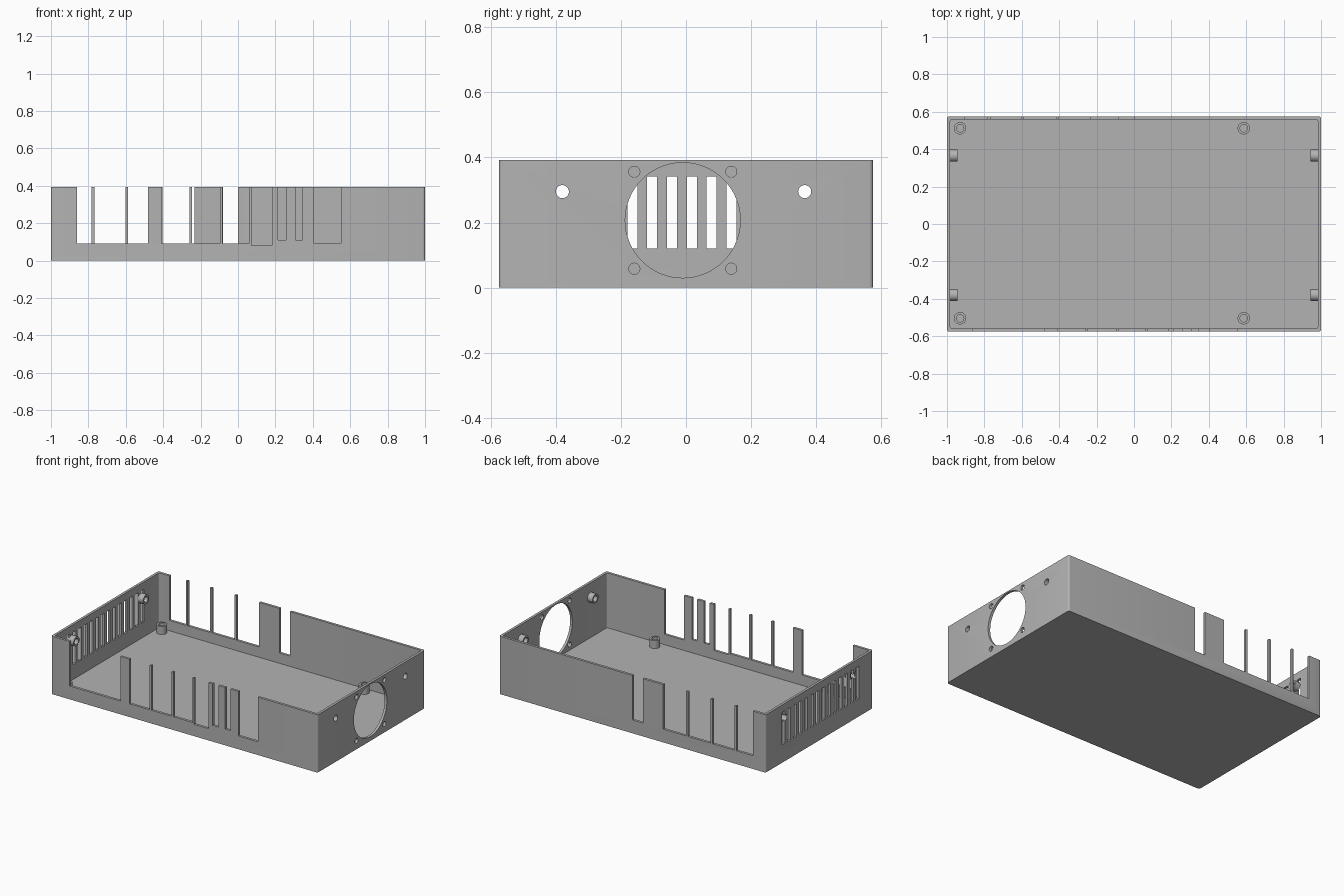
import bpy, bmesh, math
from mathutils import Matrix, Vector

cube = bpy.data.objects.get("Cube")
if cube:
    bpy.data.objects.remove(cube, do_unlink=True)

HX, HY, H = 1.0, 0.575, 0.392      # half length, half depth, height
WALL, FLOOR = 0.017, 0.02

grey = bpy.data.materials.new("plain grey")
grey.use_nodes = True
COLOUR = (0.45, 0.45, 0.45, 1)
grey.diffuse_color = COLOUR
grey.node_tree.nodes["Principled BSDF"].inputs["Base Color"].default_value = COLOUR


def add_box(bm, x0, x1, y0, y1, z0, z1):
    size = Matrix.Diagonal((x1 - x0, y1 - y0, z1 - z0, 1))
    centre = Vector((x0 + x1, y0 + y1, z0 + z1)) / 2
    return bmesh.ops.create_cube(bm, size=1, matrix=Matrix.Translation(centre) @ size)["verts"]


def add_rounded_box(bm, x, y, z0, z1, r):
    verts = add_box(bm, -x, x, -y, y, z0, z1)
    edges = {e for v in verts for e in v.link_edges}
    upright = [e for e in edges if abs(e.verts[0].co.z - e.verts[1].co.z) > 0.1]
    bmesh.ops.bevel(bm, geom=upright, offset=r, segments=4, profile=0.5, affect='EDGES')


def add_rod(bm, centre, r, length, along_x, sides=32):
    turn = Matrix.Rotation(math.pi / 2, 4, 'Y') if along_x else Matrix()
    bmesh.ops.create_cone(bm, cap_ends=True, segments=sides, radius1=r, radius2=r,
                          depth=length, matrix=Matrix.Translation(centre) @ turn)


def add_tube(bm, centre, r_out, r_in, length, along_x, sides=32):
    turn = Matrix.Rotation(math.pi / 2, 4, 'Y') if along_x else Matrix()
    rings = []
    for r, h in ((r_out, -1), (r_out, 1), (r_in, 1), (r_in, -1)):
        ring = []
        for i in range(sides):
            a = math.tau * i / sides
            p = Vector((r * math.cos(a), r * math.sin(a), h * length / 2))
            ring.append(bm.verts.new(turn @ p + Vector(centre)))
        rings.append(ring)
    for k in range(4):
        a, b = rings[k], rings[(k + 1) % 4]
        for i in range(sides):
            j = (i + 1) % sides
            bm.faces.new((a[i], a[j], b[j], b[i]))


def finish(bm, name):
    bmesh.ops.recalc_face_normals(bm, faces=bm.faces)
    mesh = bpy.data.meshes.new(name)
    bm.to_mesh(mesh)
    bm.free()
    mesh.materials.append(grey)
    ob = bpy.data.objects.new(name, mesh)
    bpy.context.collection.objects.link(ob)
    return ob


def cut(target, bm):
    """Subtract the solid from the target and discard it."""
    cutter = finish(bm, "cutter")
    cutter.hide_render = True
    mod = target.modifiers.new("cut", 'BOOLEAN')
    mod.operation, mod.solver, mod.object = 'DIFFERENCE', 'EXACT', cutter
    bpy.context.view_layer.objects.active = target
    bpy.ops.object.modifier_apply(modifier=mod.name)
    bpy.data.objects.remove(cutter, do_unlink=True)


def smooth(ob):
    bpy.ops.object.select_all(action='DESELECT')
    ob.select_set(True)
    bpy.context.view_layer.objects.active = ob
    bpy.ops.object.shade_smooth_by_angle(angle=math.radians(30))


# Open tray
bm = bmesh.new()
add_rounded_box(bm, HX, HY, 0, H, 0.012)
tray = finish(bm, "tray")
bm = bmesh.new()
add_rounded_box(bm, HX - WALL, HY - WALL, FLOOR, H + 0.2, 0.01)
cut(tray, bm)

# Port notches: start, end, sill height
front_notches = [(-0.86, -0.48, 0.09), (-0.41, -0.26, 0.09), (-0.247, -0.095, 0.09),
                 (-0.082, 0.06, 0.09), (0.072, 0.182, 0.08), (0.213, 0.256, 0.11),
                 (0.307, 0.346, 0.11), (0.406, 0.552, 0.09)]
back_notches = [(-0.905, -0.782, 0.09), (-0.768, -0.602, 0.09), (-0.587, -0.418, 0.09),
                (-0.403, -0.232, 0.09), (-0.081, 0.0, 0.09)]
bm = bmesh.new()
for side, notches in ((-1, front_notches), (1, back_notches)):
    for x0, x1, sill in notches:
        y0, y1 = sorted((side * (HY - 0.03), side * (HY + 0.05)))
        add_box(bm, x0, x1, y0, y1, sill, H + 0.1)
cut(tray, bm)

# Vent slots in one end wall
bm = bmesh.new()
for k in range(-7, 7):
    y = 0.018 + 0.061 * k
    add_box(bm, -HX - 0.05, -HX + 0.03, y - 0.0155, y + 0.0155, 0.12, 0.341)
cut(tray, bm)

# Fan opening with its four screw holes in the other end wall
FAN_Y, FAN_Z = -0.01, 0.207
bm = bmesh.new()
add_rod(bm, (HX, FAN_Y, FAN_Z), 0.177, 0.1, True, 64)
for sy in (-1, 1):
    for sz in (-1, 1):
        add_rod(bm, (HX, FAN_Y + sy * 0.149, FAN_Z + sz * 0.149), 0.017, 0.1, True)
cut(tray, bm)

# Lid screw holes through both end walls
BOSS_Y, BOSS_Z = (-0.38, 0.365), 0.295
bm = bmesh.new()
for x in (-HX, HX):
    for y in BOSS_Y:
        add_rod(bm, (x, y, BOSS_Z), 0.02, 0.1, True)
cut(tray, bm)
smooth(tray)

# Lid screw bosses on the inside of the end walls
bm = bmesh.new()
for side in (-1, 1):
    for y in BOSS_Y:
        add_tube(bm, (side * 0.965, y, BOSS_Z), 0.032, 0.02, 0.04, True)
smooth(finish(bm, "lid_screw_bosses"))

# Board standoffs on the floor
bm = bmesh.new()
for x in (-0.93, 0.587):
    for y in (-0.504, 0.512):
        add_tube(bm, (x, y, 0.046), 0.033, 0.02, 0.056, False)
smooth(finish(bm, "board_standoffs"))
